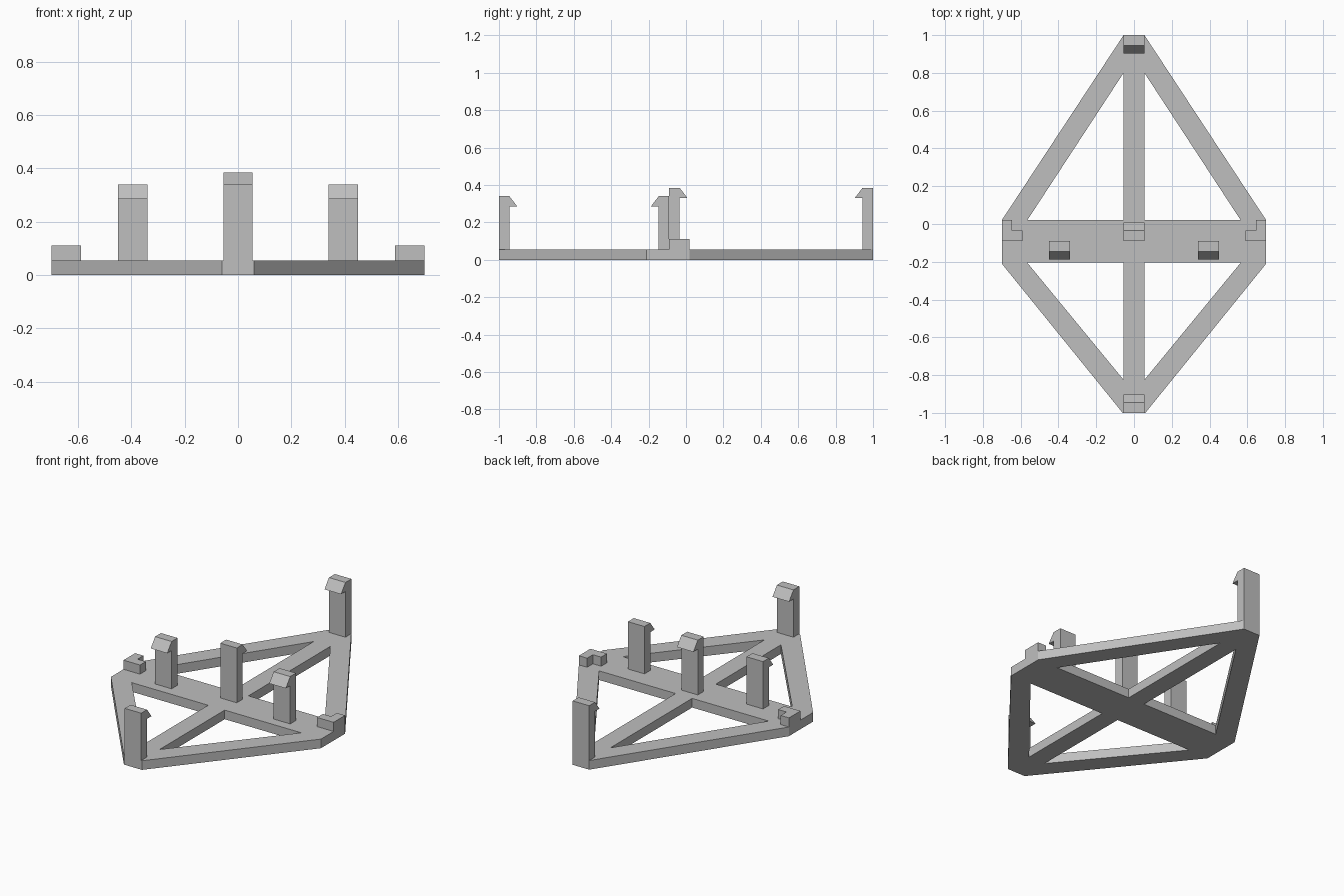
import bpy
import bmesh

if "Cube" in bpy.data.objects:
    bpy.data.objects.remove(bpy.data.objects["Cube"])

GREY = (0.52, 0.52, 0.52, 1)
grey = bpy.data.materials.new("plain grey")
grey.use_nodes = True
grey.diffuse_color = GREY
grey.node_tree.nodes["Principled BSDF"].inputs["Base Color"].default_value = GREY

BASE = 0.055     # plate thickness
HALF = 0.055     # half width of clips and spine
HOOK_DROP = 0.055


def extruded(name, loops, offset, place):
    """Fill closed 2D loops (outline first, then holes) and extrude them."""
    bm = bmesh.new()
    edges = []
    for loop in loops:
        verts = [bm.verts.new(place(a, b)) for a, b in loop]
        edges += [bm.edges.new((v, verts[i - 1])) for i, v in enumerate(verts)]
    bmesh.ops.triangle_fill(bm, edges=edges, use_beauty=True)
    out = bmesh.ops.extrude_face_region(bm, geom=bm.faces[:], use_keep_orig=True)
    moved = [g for g in out["geom"] if isinstance(g, bmesh.types.BMVert)]
    bmesh.ops.translate(bm, verts=moved, vec=offset)
    bmesh.ops.recalc_face_normals(bm, faces=bm.faces[:])
    mesh = bpy.data.meshes.new(name)
    bm.to_mesh(mesh)
    bm.free()
    mesh.materials.append(grey)
    obj = bpy.data.objects.new(name, mesh)
    bpy.context.collection.objects.link(obj)
    return obj


def mirrored(points):
    return [(-x, y) for x, y in points]


# Kite-shaped base frame with four triangular openings
side = [(HALF, 1), (0.70, 0.02), (0.70, -0.21), (0.06, -1)]
rear_hole = [(HALF, 0.80), (0.565, 0.02), (HALF, 0.02)]
front_hole = [(HALF, -0.205), (0.565, -0.205), (HALF, -0.825)]
loops = [side + mirrored(side)[::-1]]
for hole in (rear_hole, front_hole):
    loops += [hole, mirrored(hole)]
extruded("base_frame", loops, (0, 0, BASE), lambda x, y: (x, y, 0))


# Upright clips, each with a barbed hook along +y or -y
def clip(name, x, back, direction, top):
    stem, tip = 0.056, 0.098
    low = top - HOOK_DROP
    profile = [(0, BASE), (0, top), (stem, top), (tip, low),
               (stem, low), (stem, BASE)]
    extruded(name, [profile], (2 * HALF, 0, 0),
             lambda d, z: (x - HALF, back + direction * d, z))


clip("front_clip", 0, -1, 1, 0.34)
clip("rear_clip", 0, 1, -1, 0.385)
clip("centre_clip", 0, -0.09, 1, 0.385)
clip("left_clip", 0.395, -0.09, -1, 0.34)
clip("right_clip", -0.395, -0.09, -1, 0.34)

# L-shaped corner stops at the ends of the cross bar
stop = [(0.59, -0.09), (0.70, -0.09), (0.70, 0.02),
        (0.645, 0.02), (0.645, -0.035), (0.59, -0.035)]
for name, points in (("left_stop", stop), ("right_stop", mirrored(stop))):
    extruded(name, [points], (0, 0, BASE), lambda x, y: (x, y, BASE))
